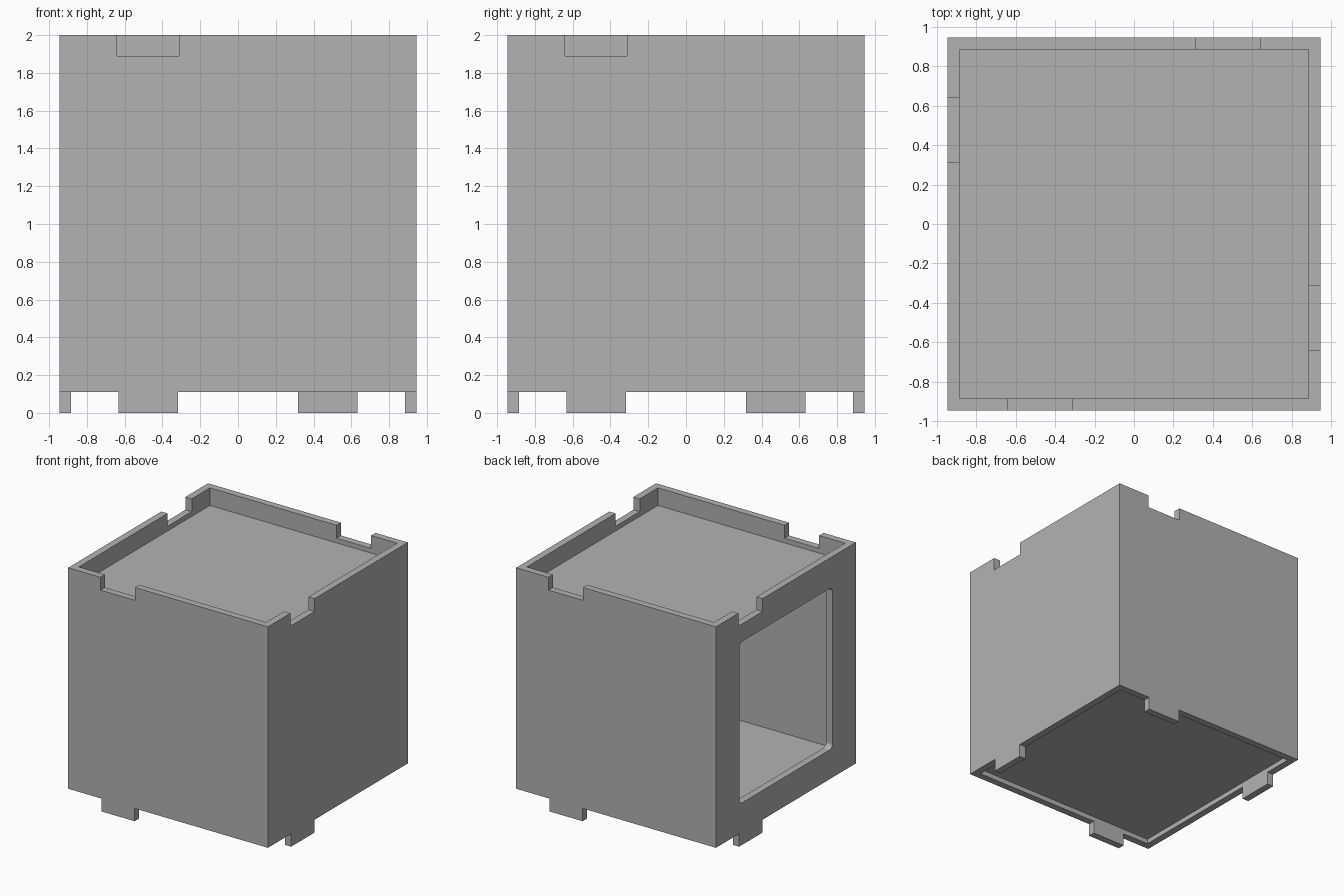
import bpy, bmesh, math
from mathutils import Matrix

if "Cube" in bpy.data.objects:
    bpy.data.objects.remove(bpy.data.objects["Cube"])

H = 0.945      # half width of the body
I = 0.885      # half width inside the walls

grey = bpy.data.materials.new("grey")
grey.diffuse_color = (0.448, 0.448, 0.448, 1)
grey.use_nodes = True
grey.node_tree.nodes["Principled BSDF"].inputs["Base Color"].default_value = grey.diffuse_color


def box(name, x, y, z, turn=0, round_x=0):
    """Box from ranges, turned about z; round_x rounds the edges along x."""
    bm = bmesh.new()
    bmesh.ops.create_cube(bm, size=1)
    for v in bm.verts:
        v.co = [r[0] + (c + 0.5) * (r[1] - r[0]) for r, c in zip((x, y, z), v.co)]
    if round_x:
        along = [e for e in bm.edges if abs(e.verts[0].co.x - e.verts[1].co.x) > 1e-4]
        bmesh.ops.bevel(bm, geom=along, offset=round_x, segments=5, profile=0.5,
                        affect='EDGES')
    bmesh.ops.transform(bm, matrix=Matrix.Rotation(turn, 4, 'Z'), verts=bm.verts)
    me = bpy.data.meshes.new(name)
    bm.to_mesh(me)
    bm.free()
    ob = bpy.data.objects.new(name, me)
    bpy.context.collection.objects.link(ob)
    return ob


body = box("stacking_box", (-H, H), (-H, H), (0, 2))
body.data.materials.append(grey)

cutters = [
    box("top_recess", (-I, I), (-I, I), (1.85, 2.2)),
    box("bottom_recess", (-I, I), (-I, I), (-0.2, 0.152)),
    box("cavity", (-I, I), (-I, I), (0.22, 1.79)),
    box("side_opening", (-1.2, -0.8), (-0.63, 0.63), (0.36, 1.74), round_x=0.04),
]
# One notch in the top rim and one tab under the bottom rim on every side
for k in range(4):
    a = k * math.pi / 2
    rim = (-1.1, -0.86)
    cutters += [
        box("notch", (-0.64, -0.313), rim, (1.89, 2.1), a),
        box("short_gap", (-1.1, -0.632), rim, (-0.1, 0.11), a),
        box("long_gap", (-0.317, 1.1), rim, (-0.1, 0.11), a),
    ]

# Cut everything out of the body
bpy.context.view_layer.objects.active = body
for c in cutters:
    m = body.modifiers.new("cut", 'BOOLEAN')
    m.operation = 'DIFFERENCE'
    m.solver = 'EXACT'
    m.object = c
    bpy.ops.object.modifier_apply(modifier=m.name)
    bpy.data.objects.remove(c)

# Tidy coplanar faces and keep the edges crisp
bm = bmesh.new()
bm.from_mesh(body.data)
bmesh.ops.remove_doubles(bm, verts=bm.verts, dist=1e-5)
bmesh.ops.dissolve_limit(bm, angle_limit=0.01, verts=bm.verts, edges=bm.edges)
for f in bm.faces:
    f.smooth = False
    f.material_index = 0
bm.to_mesh(body.data)
bm.free()
